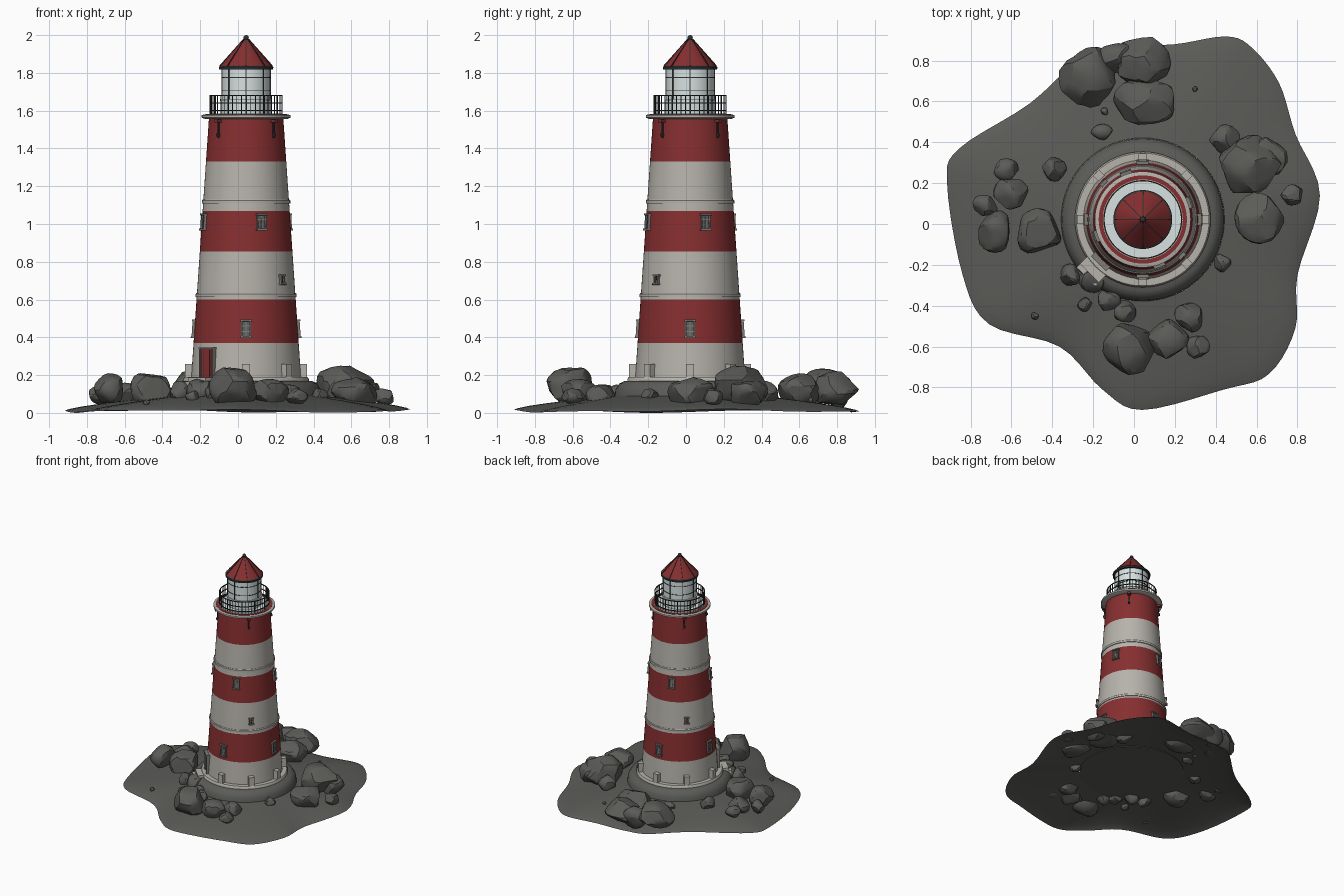
import bpy, bmesh, math, random
from mathutils import Matrix, Vector

if "Cube" in bpy.data.objects:
    bpy.data.objects.remove(bpy.data.objects["Cube"])

random.seed(7)
CX, CY = 0.043, 0.022          # tower axis
AXIS = Matrix.Translation((CX, CY, 0))


def mat(name, *rgb):
    m = bpy.data.materials.new(name)
    m.diffuse_color = (*rgb, 1)
    m.use_nodes = True
    m.node_tree.nodes["Principled BSDF"].inputs["Base Color"].default_value = m.diffuse_color
    return m


ROCK = mat("rock grey", 0.105, 0.105, 0.098)
WHITE = mat("weathered white", 0.47, 0.45, 0.41)
RED = mat("faded red", 0.24, 0.028, 0.029)
METAL = mat("dark metal", 0.03, 0.032, 0.033)
GLASS = mat("pale glass", 0.68, 0.76, 0.75)
STONE = mat("frame grey", 0.21, 0.20, 0.185)
PANE = mat("window pane", 0.10, 0.115, 0.11)


def finish(name, bm, mats, angle=35):
    bmesh.ops.recalc_face_normals(bm, faces=bm.faces)
    me = bpy.data.meshes.new(name)
    bm.to_mesh(me)
    bm.free()
    ob = bpy.data.objects.new(name, me)
    bpy.context.collection.objects.link(ob)
    for m in mats:
        me.materials.append(m)
    bpy.ops.object.select_all(action='DESELECT')
    ob.select_set(True)
    bpy.context.view_layer.objects.active = ob
    bpy.ops.object.shade_smooth_by_angle(angle=math.radians(angle))
    return ob


def revolve(name, profile, mats, segs=64, rule=None, closed=False):
    """Spin (radius, z) points around the tower axis."""
    bm = bmesh.new()
    vs = [bm.verts.new((r, 0, z)) for r, z in profile]
    n = len(vs)
    es = [bm.edges.new((vs[i], vs[(i + 1) % n])) for i in range(n if closed else n - 1)]
    bmesh.ops.spin(bm, geom=vs + es, axis=(0, 0, 1), cent=(0, 0, 0),
                   steps=segs, angle=math.tau, use_duplicate=False)
    bmesh.ops.remove_doubles(bm, verts=bm.verts, dist=1e-5)
    if rule:
        for f in bm.faces:
            f.material_index = rule(f.calc_center_median().z)
    bm.transform(AXIS)
    return finish(name, bm, mats)


def box(bm, deg, r, t, z, size, mi=0, tilt=0.0):
    """Box at radius r, sideways t, height z, facing outward at angle deg."""
    m = (AXIS @ Matrix.Rotation(math.radians(deg), 4, 'Z') @ Matrix.Translation((r, t, z))
         @ Matrix.Rotation(tilt, 4, 'Y') @ Matrix.Diagonal((*size, 1)))
    vs = bmesh.ops.create_cube(bm, size=1, matrix=m)["verts"]
    for f in {f for v in vs for f in v.link_faces}:
        f.material_index = mi


def wall_r(z):
    return 0.292 - (z - 0.17) * 0.0685


# Island: smooth closed outline rising gently to the mound
OUT = [(.45, .918), (.575, .865), (.71, .69), (.79, .44), (.91, .14), (.8, -.25), (.79, -.51),
       (.66, -.735), (.44, -.81), (.04, -.91), (-.155, -.81), (-.365, -.6), (-.71, -.49),
       (-.84, -.245), (-.915, .2), (-.855, .37), (-.51, .59), (-.24, .83), (-.05, .87), (.2, .88)]
OUT = [Vector(p) for p in OUT]
edge = []
for i in range(len(OUT)):
    a, b, c, d = (OUT[(i + k - 1) % len(OUT)] for k in range(4))
    for s in range(5):
        u = s / 5
        edge.append(0.5 * (2 * b + (c - a) * u + (2 * a - 5 * b + 4 * c - d) * u * u
                           + (3 * b - a - 3 * c + d) * u ** 3))
bm = bmesh.new()
rings = []
for t in (0, .04, .15, .3, .45, .6, .75, .88, 1):
    ring = []
    for p in edge:
        rel = p - Vector((CX, CY))
        q = rel.lerp(rel.normalized() * 0.40, t)
        a = math.atan2(rel.y, rel.x)
        wave = 0.006 * math.sin(3 * a + 1) + 0.004 * math.sin(7 * a)
        ring.append(bm.verts.new((q.x + CX, q.y + CY, 0.010 + wave * (1 - t) + 0.08 * t ** 0.7)))
    rings.append(ring)
for r0, r1 in zip(rings, rings[1:]):
    for i in range(len(edge)):
        j = (i + 1) % len(edge)
        bm.faces.new((r0[i], r0[j], r1[j], r1[i]))
low = min(v.co.z for v in bm.verts)
for v in bm.verts:
    v.co.z -= low * max(0, 1 - v.co.z / 0.09)
finish("island", bm, [ROCK], 50)

# Round mound under the tower, closed below
revolve("mound", [(0, .085), (.40, .085), (.395, .125), (.375, .155), (.35, .168), (.28, .172)], [ROCK])

# Boulders: spheres shaved flat by random planes (x, y, x radius, y radius, top height)
BOULDERS = [(-.225, .72, .14, .14, .235), (.035, .79, .135, .12, .22), (-.08, .81, .1, .07, .2),
            (.06, .60, .155, .105, .21), (-.155, .45, .05, .035, .12), (.56, .29, .15, .14, .25),
            (.45, .41, .075, .07, .17), (.66, .32, .085, .1, .19), (.62, .03, .115, .115, .19),
            (.775, .145, .055, .05, .13), (.43, -.19, .042, .042, .13), (-.02, -.61, .12, .125, .24),
            (.165, -.57, .10, .095, .18), (.27, -.455, .075, .07, .15), (.31, -.6, .055, .055, .13),
            (-.12, -.37, .055, .055, .15), (-.05, -.43, .055, .055, .15), (-.24, -.39, .035, .035, .12),
            (-.31, -.25, .05, .05, .17), (-.2, -.27, .065, .06, .18), (-.47, -.035, .11, .11, .21),
            (-.68, -.035, .085, .095, .21), (-.73, .09, .06, .05, .15), (-.6, .15, .08, .075, .16),
            (-.625, .265, .06, .05, .14), (-.39, .27, .055, .055, .16), (-.485, -.45, .017, .017, .07),
            (.3, .66, .012, .012, .08), (-.145, .55, .018, .018, .09)]
bm = bmesh.new()
for x, y, rx, ry, top in BOULDERS:
    vs = bmesh.ops.create_icosphere(bm, subdivisions=3, radius=1)["verts"]
    for _ in range(14):
        n = Vector((random.gauss(0, 1), random.gauss(0, 1), random.gauss(0, .8))).normalized()
        d = random.uniform(.7, .88)
        for v in vs:
            over = v.co.dot(n) - d
            if over > 0:
                v.co -= n * over
    base = .03 if rx > .07 else .045 if rx > .03 else top - 2 * rx
    half = (top - base) / 2
    hi = max(v.co.z for v in vs)
    turn = Matrix.Rotation(random.uniform(0, 6), 3, 'Z')
    for v in vs:
        c = turn @ v.co
        v.co = (x + c.x * rx * 1.12, y + c.y * ry * 1.12, base + half + c.z / hi * half)
finish("boulders", bm, [ROCK], 24)

# Tower wall with stripes
BANDS = [.17, .37, .60, .855, 1.07, 1.33, 1.56]
revolve("tower_wall", [(wall_r(z), z) for z in BANDS], [WHITE, RED],
        rule=lambda z: sum(z > b for b in BANDS[1:-1]) % 2)
revolve("plinth", [(.285, .19), (.325, .19), (.332, .18), (.332, .15)], [WHITE])
for k, z in enumerate((.625, 1.12)):
    r = wall_r(z)
    revolve(f"wall_band_{k}", [(r - .01, z - .012), (r + .007, z - .012), (r + .007, z + .004),
                               (r + .003, z + .009), (r - .01, z + .009)], [WHITE], closed=True)

# Low posts around the plinth
bm = bmesh.new()
for k in range(8):
    if k != 5:
        box(bm, k * 45, .303, 0, .22, (.04, .042, .08))
finish("plinth_posts", bm, [WHITE])

# Windows: frame bars, sill, pane and glazing bars
def window(name, deg, z, w, h, mats):
    bm = bmesh.new()
    r, tilt = wall_r(z), -.068
    box(bm, deg, r - .004, 0, z, (.016, w, h), 1, tilt)
    for s in (-1, 1):
        box(bm, deg, r + .002, s * w / 2, z, (.022, .007, h), 0, tilt)
        box(bm, deg, r + .003 - s * h * .034, 0, z + s * h / 2, (.028, w + .016, .009), 0, tilt)
    box(bm, deg, r + .004, 0, z, (.008, .005, h), 2, tilt)
    for s in (-.17, .17):
        box(bm, deg, r + .004, 0, z + s * h, (.008, w, .004), 2, tilt)
    finish(name, bm, mats)


for k in range(4):
    window(f"lower_window_{k}", k * 90, .445, .045, .088, [STONE, PANE, STONE])
    window(f"upper_window_{k}", k * 90 + 20, 1.01, .042, .08, [STONE, PANE, STONE])
for k in range(2):
    window(f"small_window_{k}", k * 180 - 43, .705, .024, .046, [STONE, RED, METAL])

# Door with frame and steps
bm = bmesh.new()
box(bm, -135, .28, 0, .262, (.03, .09, .15), 1)
for s in (-1, 1):
    box(bm, -135, .286, s * .047, .262, (.034, .009, .16), 0)
box(bm, -135, .287, 0, .342, (.038, .104, .01), 0)
for s in (-.022, .022):
    box(bm, -135, .295, s, .262, (.003, .003, .14), 2)
finish("door", bm, [STONE, RED, METAL])
bm = bmesh.new()
box(bm, -135, .325, 0, .165, (.09, .13, .045))
box(bm, -135, .37, 0, .145, (.05, .13, .04))
finish("door_steps", bm, [WHITE])

# Gallery deck: pale rim, red walkway, lantern floor, brackets underneath
revolve("gallery_deck", [(.12, 1.555), (.215, 1.555), (.235, 1.563), (.235, 1.576), (.222, 1.58),
                         (.12, 1.58)], [WHITE], closed=True)
revolve("gallery_walkway", [(.196, 1.58), (.196, 1.583), (.216, 1.583), (.216, 1.58)], [RED])
revolve("lantern_floor", [(.12, 1.586), (.187, 1.586), (.19, 1.58)], [GLASS])
bm = bmesh.new()
for k in range(4):
    d = 45 + k * 90
    box(bm, d, .207, 0, 1.505, (.008, .01, .10))
    box(bm, d, .212, 0, 1.545, (.03, .024, .016), 1)
    box(bm, d, .21, 0, 1.47, (.013, .015, .016))
finish("gallery_brackets", bm, [METAL, RED])

# Railing
bm = bmesh.new()
for k in range(48):
    w = .007 if k % 4 == 0 else .0035
    box(bm, k * 7.5, .19, 0, 1.631, (w, w, .1))
finish("railing_posts", bm, [METAL])
for k, z in enumerate((1.60, 1.64, 1.68)):
    revolve(f"railing_bar_{k}", [(.187, z - .003), (.193, z - .003), (.193, z + .003),
                                 (.187, z + .003)], [METAL], 48, closed=True)

# Lantern room: low wall, glass, glazing bars
revolve("lantern_wall", [(.132, 1.58), (.132, 1.65), (.137, 1.652), (.137, 1.662), (.125, 1.662)], [GLASS])
revolve("lantern_glass", [(.128, 1.66), (.128, 1.83)], [GLASS])
bm = bmesh.new()
for k in range(8):
    box(bm, k * 45, .128, 0, 1.745, (.007, .006, .17))
finish("lantern_bars", bm, [METAL])
for k, z in enumerate((1.705, 1.775)):
    revolve(f"lantern_ring_{k}", [(.126, z - .002), (.131, z - .002), (.131, z + .002),
                                  (.126, z + .002)], [METAL], closed=True)

# Roof with eave, ribs and finial
revolve("roof_eave", [(.10, 1.818), (.143, 1.818), (.144, 1.832), (.135, 1.838)], [METAL])
revolve("roof", [(.139, 1.834), (.118, 1.858), (.075, 1.908), (.035, 1.955), (.012, 1.977), (0, 1.978)], [RED], 32)
bm = bmesh.new()
slope = math.atan2(1.977 - 1.834, .127)
for k in range(8):
    box(bm, k * 45, .0765, 0, 1.907, (.188, .005, .006), 0, slope)
finish("roof_ribs", bm, [METAL])
bm = bmesh.new()
bmesh.ops.create_uvsphere(bm, u_segments=16, v_segments=10, radius=.014,
                          matrix=AXIS @ Matrix.Translation((0, 0, 1.986)))
finish("roof_finial", bm, [METAL], 60)
